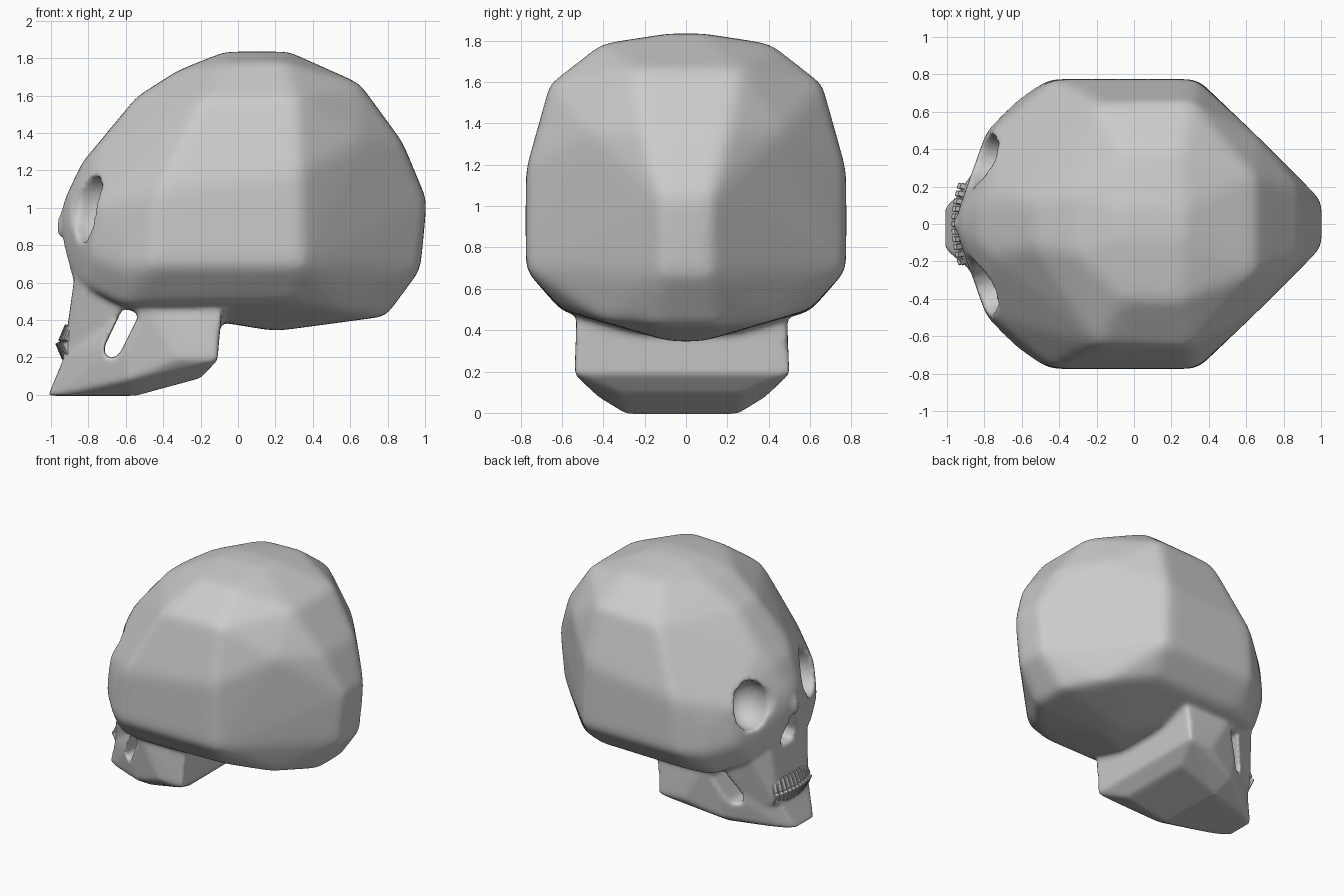
import bpy, bmesh, math
from mathutils import Matrix, Vector, Euler

if "Cube" in bpy.data.objects:
    bpy.data.objects.remove(bpy.data.objects["Cube"])


def hull(name, half_points, shift=0):
    """Closed convex block from points mirrored across y."""
    bm = bmesh.new()
    for x, y, z in half_points:
        bm.verts.new((x, y + shift, z))
        if y:
            bm.verts.new((x, -y + shift, z))
    res = bmesh.ops.convex_hull(bm, input=bm.verts)
    loose = {v for v in res['geom_interior'] if isinstance(v, bmesh.types.BMVert)}
    bmesh.ops.delete(bm, geom=list(loose), context='VERTS')
    bmesh.ops.recalc_face_normals(bm, faces=bm.faces)
    return to_object(name, bm)


def ellipsoid(name, loc, radii, rot=(0, 0, 0)):
    bm = bmesh.new()
    m = Matrix.LocRotScale(Vector(loc), Euler(rot), Vector(radii))
    bmesh.ops.create_uvsphere(bm, u_segments=32, v_segments=20, radius=1, matrix=m)
    return to_object(name, bm)


def to_object(name, bm):
    me = bpy.data.meshes.new(name)
    bm.to_mesh(me)
    bm.free()
    ob = bpy.data.objects.new(name, me)
    bpy.context.collection.objects.link(ob)
    return ob


def apply_mod(ob, kind, **settings):
    bpy.context.view_layer.objects.active = ob
    mod = ob.modifiers.new(kind, kind)
    for key, value in settings.items():
        setattr(mod, key, value)
    bpy.ops.object.modifier_apply(modifier=mod.name)


def combine(ob, other, op):
    other.hide_render = True
    apply_mod(ob, 'BOOLEAN', object=other, operation=op, solver='EXACT')
    bpy.data.objects.remove(other)


def soften(ob, voxel, iterations):
    apply_mod(ob, 'REMESH', mode='VOXEL', voxel_size=voxel)
    apply_mod(ob, 'SMOOTH', factor=.5, iterations=iterations)


# cranium: broad faceted braincase
skull = hull("skull", [
    (-.07, .08, 1.835), (.27, .08, 1.835), (-.06, .4, 1.78), (.25, .41, 1.785),
    (-.32, .15, 1.735), (-.54, .12, 1.595), (-.44, .42, 1.49),
    (.65, .26, 1.665), (.88, .2, 1.35), (1.01, .12, 1.04), (.975, .12, .67), (.79, .15, .42),
    (.31, .66, 1.59), (-.2, .65, 1.58), (.33, .775, 1.18), (-.43, .775, 1.1),
    (.34, .775, .69), (-.46, .775, .69), (.3, .6, .5), (-.42, .6, .49), (.6, .4, .44),
    (.66, .47, 1.37), (.2, .06, .34), (-.1, .2, .395), (-.63, .66, .68), (-.63, .64, .9),
    (-.79, .5, .74), (-.77, .49, 1.02), (-.75, .18, 1.325), (-.835, .1, 1.24),
    (-.93, .06, 1.04), (-.95, .05, .93), (-.93, .08, .78), (-.88, .15, .6),
    (-.82, .36, .57), (-.62, .54, .475)])

# broad temple hollows, then round off the braincase
for s in (1, -1):
    combine(skull, ellipsoid("temple_cutter", (-.66, .67 * s, 1.32), (.4, .18, .26),
                             (.5 * s, 0, .75 * s)), 'DIFFERENCE')
soften(skull, .03, 12)

# shallow hollows either side of the nose that set the eyes back
for s in (1, -1):
    combine(skull, ellipsoid("brow_cutter", (-1.0, .33 * s, 1.05), (.2, .2, .25),
                             (0, 0, -.2 * s)), 'DIFFERENCE')

# upper jaw bridging the face and the lower jaw
combine(skull, hull("upper_jaw", [
    (-.87, .2, .66), (-.865, .24, .45), (-.93, .19, .2), (-.935, .12, .2), (-.88, .12, .42),
    (-.8, .36, .6), (-.6, .44, .5), (-.6, .36, .15), (-.3, .3, .6), (-.3, .3, .2)]), 'UNION')

# lower jaw: wedge with a broad back wall
combine(skull, hull("lower_jaw", [
    (-1.015, .11, -.005), (-.55, .27, -.005), (-.2, .3, .09), (-.11, .52, .185),
    (-.32, .51, .19), (-.58, .41, .08), (-.93, .18, .2), (-.95, .16, .0),
    (-.62, .43, .3), (-.085, .51, .47), (-.5, .5, .5), (-.2, .4, .55)], -.02), 'UNION')

# nasal bone ridge
combine(skull, ellipsoid("nose_bone", (-.89, 0, .93), (.072, .06, .12), (0, .3, 0)), 'UNION')

# eye sockets and cheek hollows
for s in (1, -1):
    combine(skull, ellipsoid("eye_cutter", (-.78, .335 * s, .99), (.19, .145, .18),
                             (.15 * s, 0, -.3 * s)), 'DIFFERENCE')
    combine(skull, ellipsoid("cheek_cutter", (-.86, .46 * s, .38), (.2, .14, .16),
                             (0, 0, .5 * s)), 'DIFFERENCE')

# nasal opening: pear shape under the nose bone
combine(skull, hull("nose_cutter", [
    (-1.1, .025, .85), (-.76, .025, .83), (-1.1, .09, .68), (-.76, .08, .68),
    (-1.1, .08, .59), (-.76, .06, .61)]), 'DIFFERENCE')

# slanted slot behind the cheek, through both sides
combine(skull, hull("slot_cutter", [
    (-.615, .9, .465), (-.525, .9, .435), (-.63, .9, .225), (-.66, .9, .195),
    (-.715, .9, .205), (-.715, .9, .255)]), 'DIFFERENCE')

# blend everything into one bone surface
soften(skull, .016, 10)
for p in skull.data.polygons:
    p.use_smooth = True

# two curved rows of slanted teeth
bm = bmesh.new()
for z, tilt, x in ((.328, .4, -.927), (.238, -.4, -.943)):
    for i in range(11):
        y = (i - 5) * .039
        m = Matrix.LocRotScale(Vector((x + .8 * y * y, y, z)),
                               Euler((0, tilt, -y * 2)), Vector((.035, .032, .095)))
        bmesh.ops.create_cube(bm, size=1, matrix=m)
bmesh.ops.bevel(bm, geom=bm.edges[:], offset=.004, segments=1, affect='EDGES')
to_object("teeth", bm)
